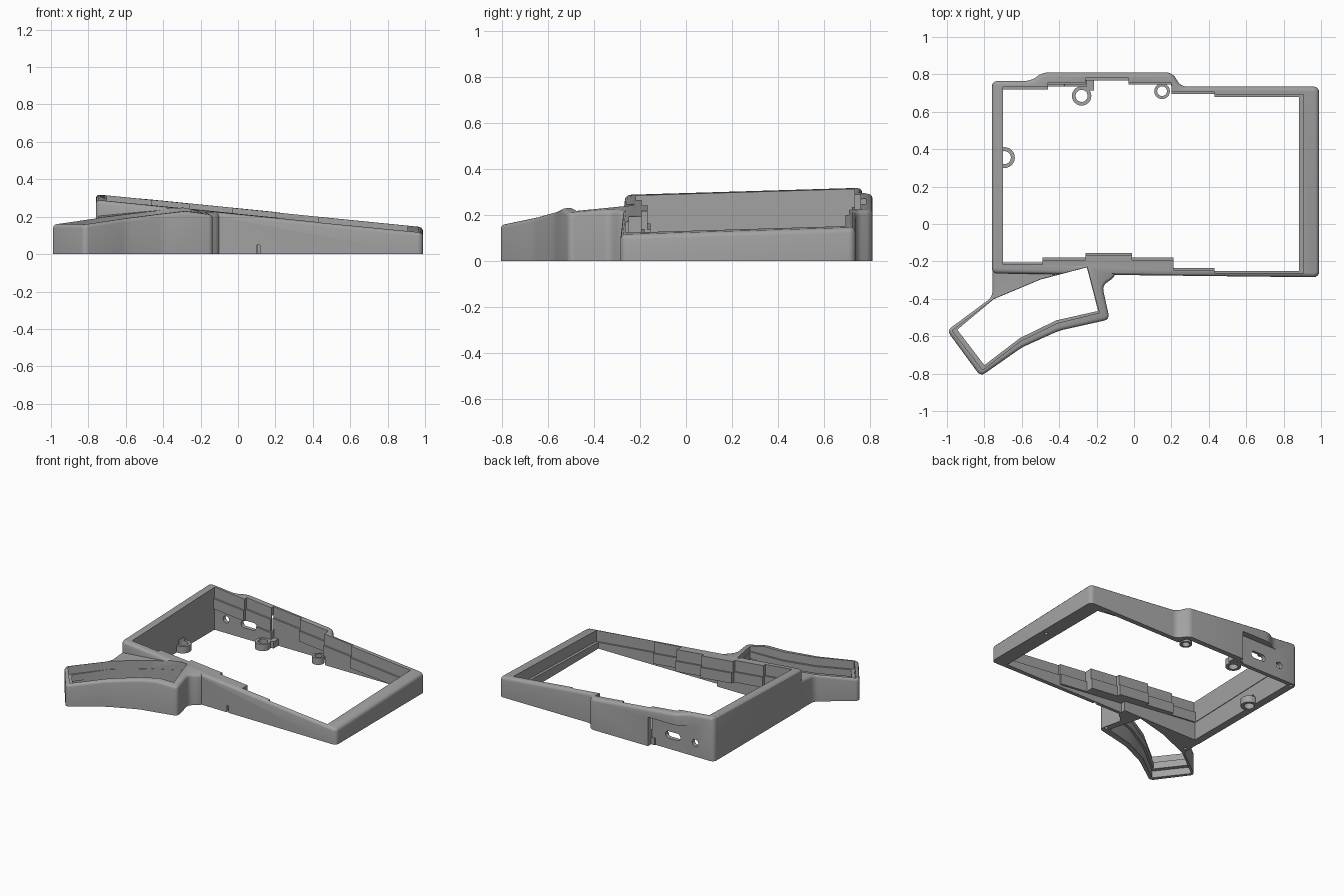
import bpy, bmesh, math
from mathutils import Vector

if "Cube" in bpy.data.objects:
    bpy.data.objects.remove(bpy.data.objects["Cube"], do_unlink=True)

grey = bpy.data.materials.new("case grey")
grey.use_nodes = True
grey.diffuse_color = (0.36, 0.36, 0.36, 1)
grey.node_tree.nodes["Principled BSDF"].inputs["Base Color"].default_value = (0.36, 0.36, 0.36, 1)

# Planes are (a, b, c): z = a + b*x + c*y
MAIN_TOP = (0.2215, -0.1, 0.03)
THUMB_TOP = (0.294, 0.095, 0.073)
THUMB_SIDE = (0.2185, -0.15, 0.06)


def flat(z):
    return (z, 0, 0)


def shift(plane, dz):
    return (plane[0] + dz, plane[1], plane[2])


def height(plane, x, y):
    return plane[0] + plane[1] * x + plane[2] * y


def prism(name, outline, low, high, corner=0, rim=0, cut=None):
    """Extrude an outline between two planes, optionally rounding corners and top rim."""
    bm = bmesh.new()
    lower = [bm.verts.new((x, y, height(low, x, y))) for x, y in outline]
    upper = [bm.verts.new((x, y, height(high, x, y))) for x, y in outline]
    bm.faces.new(lower)
    bm.faces.new(upper)
    n = len(outline)
    uprights = []
    for i in range(n):
        j = (i + 1) % n
        bm.faces.new((lower[i], lower[j], upper[j], upper[i]))
        uprights.append(bm.edges.get((lower[i], upper[i])))
    bmesh.ops.recalc_face_normals(bm, faces=bm.faces)
    if corner:
        bmesh.ops.bevel(bm, geom=uprights, offset=corner, segments=4, profile=0.5,
                        affect='EDGES', clamp_overlap=False)
    if cut:
        result = bmesh.ops.bisect_plane(
            bm, geom=bm.verts[:] + bm.edges[:] + bm.faces[:], dist=1e-5,
            plane_co=(0, 0, cut[0]), plane_no=Vector((-cut[1], -cut[2], 1)).normalized(),
            clear_outer=True)
        loop = [e for e in result["geom_cut"] if isinstance(e, bmesh.types.BMEdge)]
        bmesh.ops.edgeloop_fill(bm, edges=[e for e in loop if e.is_boundary])
        bmesh.ops.recalc_face_normals(bm, faces=bm.faces)
    if rim:
        bm.normal_update()
        edges = []
        for e in bm.edges:
            nz = sorted(f.normal.z for f in e.link_faces)
            if len(nz) == 2 and nz[1] > 0.8 and abs(nz[0]) < 0.5:
                edges.append(e)
        bmesh.ops.bevel(bm, geom=edges, offset=rim, segments=3, profile=0.5,
                        affect='EDGES', clamp_overlap=False)
    mesh = bpy.data.meshes.new(name)
    bm.to_mesh(mesh)
    bm.free()
    mesh.materials.append(grey)
    obj = bpy.data.objects.new(name, mesh)
    bpy.context.collection.objects.link(obj)
    return obj


def box(name, x0, x1, y0, y1, z0, z1):
    return prism(name, [(x0, y0), (x1, y0), (x1, y1), (x0, y1)], flat(z0), flat(z1))


def disc(name, x, y, r, z0, z1, sides=24):
    ring = [(x + r * math.cos(i * math.tau / sides), y + r * math.sin(i * math.tau / sides))
            for i in range(sides)]
    return prism(name, ring, flat(z0), flat(z1))


def back_bore(name, x, z, r):
    """Round cutter running along y through the back wall."""
    obj = disc(name, 0, 0, r, -0.1, 0.1)
    obj.rotation_euler.x = math.pi / 2
    obj.location = (x, 0.78, z)
    return obj


def combine(target, tool, operation='DIFFERENCE'):
    tool.hide_render = True
    bpy.context.view_layer.update()
    mod = target.modifiers.new("shape", 'BOOLEAN')
    mod.operation = operation
    mod.solver = 'EXACT'
    mod.object = tool
    bpy.context.view_layer.objects.active = target
    bpy.ops.object.modifier_apply(modifier=mod.name)
    bpy.data.objects.remove(tool, do_unlink=True)


# Main frame body with the raised bump along the back
body = prism("keyboard_case_frame",
             [(-0.76, -0.265), (0.99, -0.285), (0.99, 0.735), (0.25, 0.735), (0.205, 0.81),
              (-0.49, 0.81), (-0.55, 0.765), (-0.76, 0.765)],
             flat(0), MAIN_TOP, corner=0.03, rim=0.022)

# Thumb section body
thumb = prism("thumb_section",
              [(-1.0, -0.57), (-0.757, -0.39), (-0.757, -0.21), (-0.09, -0.22), (-0.1, -0.282),
               (-0.17, -0.33), (-0.13, -0.51), (-0.4, -0.57), (-0.6, -0.66), (-0.82, -0.815)],
              flat(0), THUMB_TOP, corner=0.028, rim=0.018, cut=THUMB_SIDE)
combine(body, thumb, 'UNION')


# Stepped key opening: front and back edges follow the key columns
BACK = [(-0.70, 0.72), (-0.46, 0.745), (-0.26, 0.768), (-0.03, 0.745), (0.2, 0.695), (0.43, 0.68)]
FRONT = [(-0.70, -0.205), (-0.49, -0.18), (-0.26, -0.155), (-0.01, -0.18), (0.21, -0.235), (0.43, -0.25)]


def stepped(grow, right):
    def side(steps, sign):
        ends = [s[0] for s in steps[1:]] + [right]
        return [(x, y + sign * grow) for (x0, y), x1 in zip(steps, ends) for x in (x0, x1)]
    return side(FRONT, -1) + side(BACK, 1)[::-1]


combine(body, prism("upper_opening", stepped(0.012, 0.905),
                    shift(MAIN_TOP, -0.08), shift(MAIN_TOP, 0.1)))
combine(body, prism("lower_opening", stepped(0, 0.882),
                    shift(MAIN_TOP, -0.17), shift(MAIN_TOP, 0.1)))
combine(body, prism("hollow_underside",
                    [(-0.705, -0.215), (-0.1, -0.215), (-0.1, -0.25), (0.903, -0.25), (0.903, 0.70),
                     (0.21, 0.70), (0.19, 0.772), (-0.25, 0.772), (-0.25, 0.735), (-0.705, 0.735)],
                    flat(-0.1), shift(MAIN_TOP, -0.155)))

# Thumb key opening with a lip at the end and along the front
WELL = [(-0.972, -0.57), (-0.75, -0.40), (-0.5, -0.295), (-0.25, -0.23),
        (-0.185, -0.475), (-0.41, -0.53), (-0.605, -0.625), (-0.81, -0.78)]
LIP = [(-0.945, -0.565), (-0.75, -0.402), (-0.5, -0.297), (-0.252, -0.232),
       (-0.192, -0.465), (-0.415, -0.515), (-0.61, -0.61), (-0.80, -0.755)]
combine(body, prism("thumb_upper_opening", WELL, shift(THUMB_TOP, -0.06), flat(0.5)))
combine(body, prism("thumb_lower_opening", LIP, shift(THUMB_TOP, -0.13), flat(0.5)))
combine(body, prism("thumb_underside", WELL, flat(-0.1), shift(THUMB_TOP, -0.11)))

# Recess, slot and round port in the back wall
combine(body, box("port_recess", -0.6, -0.26, 0.7645, 0.9, -0.1, 0.21))
combine(body, box("port_slot", -0.465, -0.395, 0.68, 0.88, 0.078, 0.128))
for x in (-0.465, -0.395):
    combine(body, back_bore("port_slot_end", x, 0.103, 0.025))
combine(body, back_bore("round_port", -0.61, 0.1, 0.025))

# Screw bosses on the inner walls
combine(body, box("boss_web", -0.29, -0.215, 0.715, 0.775, 0.001, 0.05), 'UNION')
for x, y, r in ((-0.28, 0.685, 0.052), (0.15, 0.71, 0.042), (-0.693, 0.355, 0.056)):
    combine(body, disc("screw_boss", x, y, r, 0.001, 0.05), 'UNION')
    combine(body, disc("boss_hole", x, y, r * 0.62, -0.05, 0.08))

# Screw pits in the bottom rim
for x, y in ((0.95, 0.23), (0.11, -0.266), (-0.155, -0.47), (-0.73, -0.345), (-0.73, 0.74)):
    combine(body, disc("screw_pit", x, y, 0.012, -0.05, 0.05, 12))

bpy.ops.object.select_all(action='DESELECT')
body.select_set(True)
bpy.context.view_layer.objects.active = body
bpy.ops.object.shade_smooth_by_angle(angle=math.radians(32))
